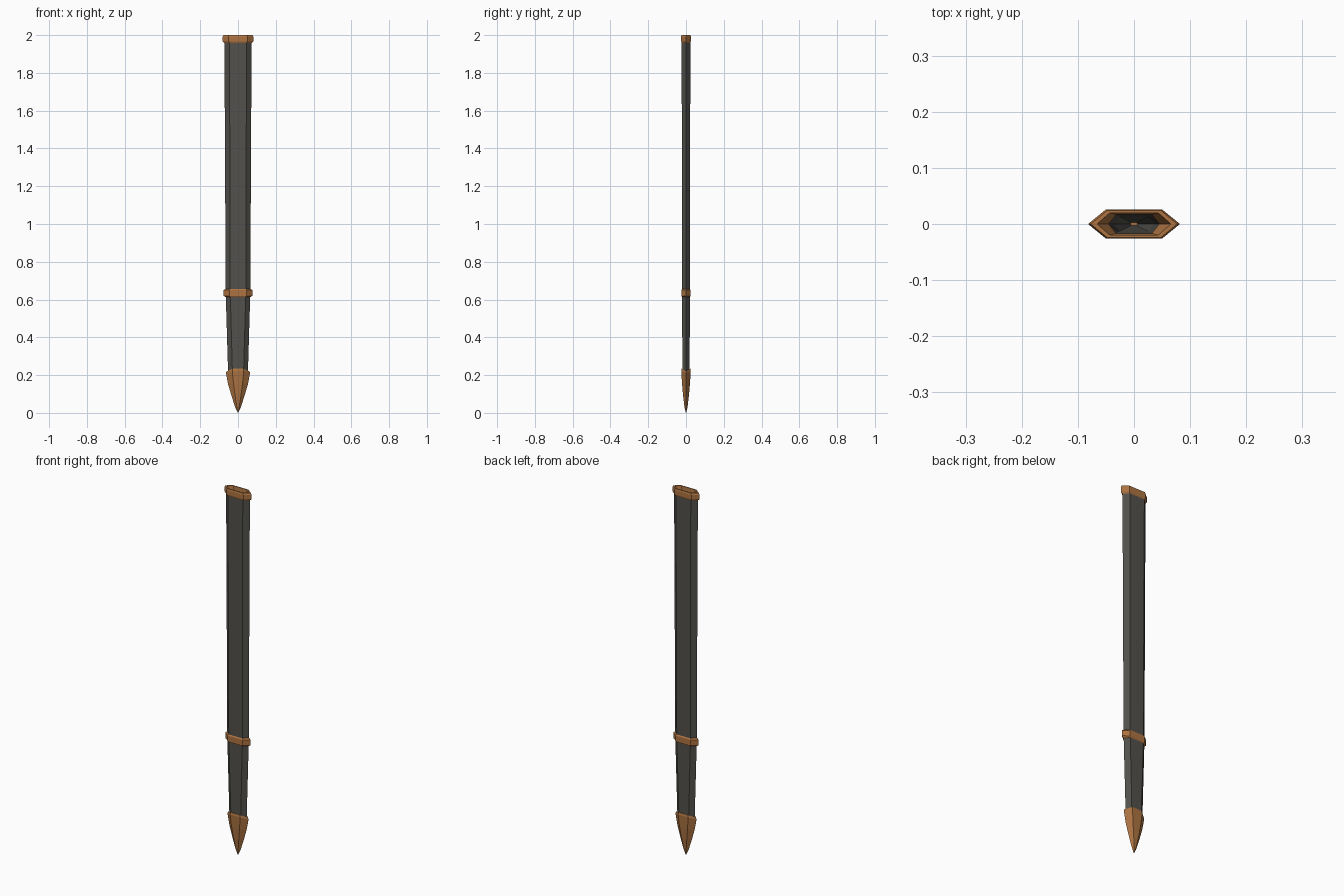
import bpy, bmesh


def material(name, rgb):
    m = bpy.data.materials.new(name)
    m.diffuse_color = (*rgb, 1)
    return m


LEATHER = material("dark_leather", (0.085, 0.082, 0.072))
BRONZE = material("bronze", (0.42, 0.175, 0.055))


def loft(name, rings, mat, closed=False):
    """Skin stretched hexagons (half width, half flat, half depth, z, extra z of flats)."""
    bm = bmesh.new()
    loops = []
    for w, f, d, z, rise in rings:
        pts = [(w, 0, z), (f, d, z + rise), (-f, d, z + rise),
               (-w, 0, z), (-f, -d, z + rise), (f, -d, z + rise)]
        loops.append([bm.verts.new(p) for p in pts])
    pairs = list(zip(loops, loops[1:]))
    if closed:
        pairs.append((loops[-1], loops[0]))
    for a, b in pairs:
        for i in range(6):
            j = (i + 1) % 6
            bm.faces.new((a[i], a[j], b[j], b[i]))
    if not closed:
        bm.faces.new(loops[0][::-1])
        bm.faces.new(loops[-1])
    bmesh.ops.remove_doubles(bm, verts=bm.verts, dist=0.00005)
    bmesh.ops.recalc_face_normals(bm, faces=bm.faces)
    me = bpy.data.meshes.new(name)
    bm.to_mesh(me)
    bm.free()
    me.materials.append(mat)
    ob = bpy.data.objects.new(name, me)
    bpy.context.collection.objects.link(ob)
    return ob


# Hollow sheath: outside from the bottom up, then down the inside to a point
loft("sheath_body", [
    (0.050, 0.028, 0.017, 0.18, 0),
    (0.053, 0.030, 0.019, 0.23, 0),
    (0.065, 0.041, 0.021, 0.63, 0),
    (0.072, 0.045, 0.023, 1.97, 0),
    (0.046, 0.033, 0.017, 1.95, 0),
    (0.036, 0.025, 0.013, 0.40, 0),
    (0.002, 0.001, 0.001, 0.20, 0),
], LEATHER)

# Bevelled mouth collar with a sloping inner lip
loft("mouth_collar", [
    (0.072, 0.045, 0.022, 1.957, 0),
    (0.082, 0.050, 0.026, 1.967, 0),
    (0.082, 0.050, 0.026, 1.990, 0),
    (0.077, 0.048, 0.024, 2.000, 0),
    (0.066, 0.043, 0.020, 2.000, 0),
    (0.045, 0.032, 0.0165, 1.952, 0),
], BRONZE, True)

# Middle band
loft("middle_band", [
    (0.064, 0.040, 0.020, 0.612, 0),
    (0.076, 0.045, 0.025, 0.620, 0),
    (0.076, 0.045, 0.025, 0.650, 0),
    (0.064, 0.040, 0.020, 0.658, 0),
], BRONZE, True)

# Curved pointed tip cap with raised front and back edges
loft("tip_cap", [
    (0.0008, 0.0004, 0.0008, 0.000, 0),
    (0.015, 0.006, 0.008, 0.030, 0),
    (0.036, 0.016, 0.016, 0.095, 0),
    (0.052, 0.024, 0.021, 0.150, 0.005),
    (0.064, 0.030, 0.025, 0.212, 0.010),
    (0.060, 0.029, 0.023, 0.220, 0.014),
    (0.050, 0.027, 0.017, 0.220, 0.012),
], BRONZE)
